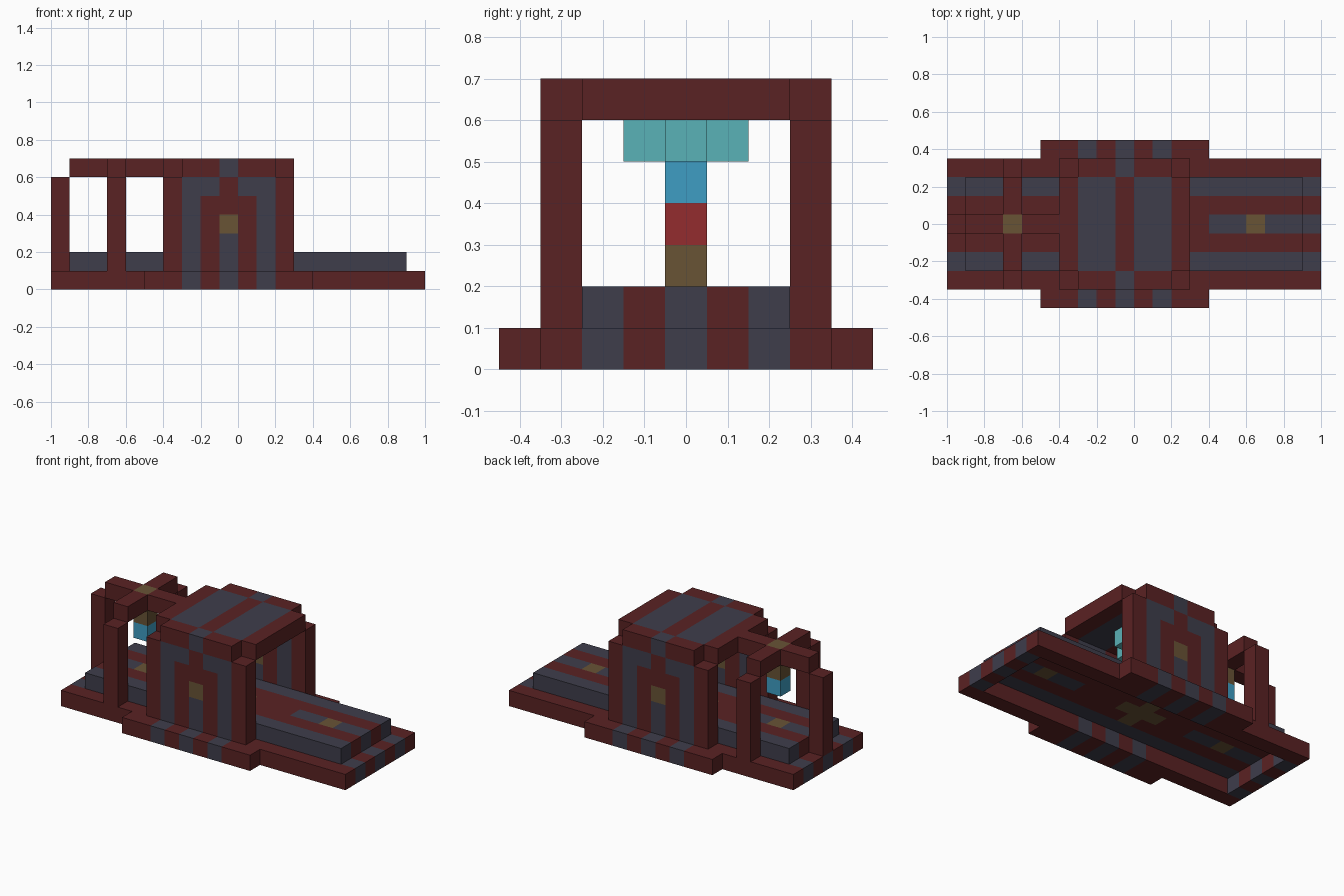
import bpy
import bmesh
from itertools import product
from mathutils import Vector

cube = bpy.data.objects.get("Cube")
if cube:
    bpy.data.objects.remove(cube, do_unlink=True)

UNIT = 0.1
MAROON, SLATE, BRONZE, RED, BLUE, TEAL = range(6)


def make_material(name, rgb):
    """Flat colour from display values, stored as linear."""
    colour = [((c / 255 + 0.055) / 1.055) ** 2.4 for c in rgb] + [1.0]
    mat = bpy.data.materials.new(name)
    mat.use_nodes = True
    mat.diffuse_color = colour
    mat.node_tree.nodes["Principled BSDF"].inputs["Base Color"].default_value = colour
    return mat


MATERIALS = [
    make_material("maroon brick", (90, 34, 35)),
    make_material("slate", (62, 61, 75)),
    make_material("bronze", (104, 83, 53)),
    make_material("bright red", (148, 44, 46)),
    make_material("blue glass", (62, 158, 196)),
    make_material("teal crystal", (90, 178, 183)),
]

STEPS = [Vector(s) for s in ((1, 0, 0), (-1, 0, 0), (0, 1, 0), (0, -1, 0), (0, 0, 1), (0, 0, -1))]


def box(xs, ys, zs):
    """Set of unit blocks; each pair is the first and last block index."""
    return set(product(*(range(a, b + 1) for a, b in (xs, ys, zs))))


def build(name, blocks, rule):
    """Skin a set of blocks, colour each by rule, merge flat faces."""
    bm = bmesh.new()
    verts = {}

    def vert(p):
        key = tuple(round(c * 2) for c in p)
        if key not in verts:
            verts[key] = bm.verts.new(p * UNIT)
        return verts[key]

    for block in sorted(blocks):
        # x blocks start on the grid line, y blocks are centred on it
        centre = Vector(block) + Vector((0.5, 0, 0.5))
        for n in STEPS:
            if tuple(int(c) for c in Vector(block) + n) in blocks:
                continue
            u = Vector((n.y, n.z, n.x)) / 2
            v = n.cross(u)
            mid = centre + n / 2
            corners = [mid + u + v, mid - u + v, mid - u - v, mid + u - v]
            face = bm.faces.new([vert(c) for c in corners])
            face.material_index = rule(*block)
    bmesh.ops.recalc_face_normals(bm, faces=bm.faces)
    bmesh.ops.dissolve_limit(bm, angle_limit=0.01, verts=bm.verts, edges=bm.edges,
                             delimit={'MATERIAL'})
    mesh = bpy.data.meshes.new(name)
    bm.to_mesh(mesh)
    bm.free()
    for mat in MATERIALS:
        mesh.materials.append(mat)
    obj = bpy.data.objects.new(name, mesh)
    bpy.context.collection.objects.link(obj)
    return obj


def wall_rule(i, j, k):
    """Arched pattern, mirrored about the middle of the hall."""
    a = abs(i + 1)
    if a == 0:
        return BRONZE if k == 3 else SLATE if k < 3 or k == 6 else MAROON
    if a == 1:
        return SLATE if k == 5 else MAROON
    return SLATE if a == 2 and k < 6 else MAROON


def floor_rule(i, j, k):
    """Long stripes with a bronze inlay at both ends and in the hall."""
    if abs(i + 1) + abs(j) <= 1:
        return BRONZE
    b = i if i >= 0 else -1 - i
    if abs(j) == 2:
        return SLATE
    if j == 0 and b >= 4:
        return BRONZE if b == 6 else SLATE
    return MAROON


def base_rule(i, j, k):
    return wall_rule(i, j, k) if abs(j) > 2 else floor_rule(i, j, k)


def roof_rule(i, j, k):
    if abs(j) == 3:
        return wall_rule(i, j, k)
    return SLATE if abs(i + 1) in (1, 2) else MAROON


def plain(colour):
    return lambda i, j, k: colour


# Base frame, open underneath, with the wider middle
base = box((-10, 9), (-3, 3), (0, 0)) - box((-9, 8), (-2, 2), (0, 0))
base |= box((-5, 3), (-4, -4), (0, 0)) | box((-5, 3), (4, 4), (0, 0))
build("base_frame", base, base_rule)

# Raised floor
build("floor_slab", box((-9, 8), (-2, 2), (1, 1)), floor_rule)

# Hall walls and stepped roof
for side, j in (("right", -3), ("left", 3)):
    wall_name = "front_wall" if j < 0 else "back_wall"
    build(wall_name, box((-4, 2), (j, j), (1, 5)), wall_rule)
build("roof", box((-3, 1), (-3, 3), (6, 6)) | box((-4, 2), (-2, 2), (6, 6)), roof_rule)

# Pedestal and crystal inside the hall
pedestal_colours = {2: BRONZE, 3: RED, 4: BLUE}
build("pedestal", box((-1, -1), (0, 0), (2, 4)), lambda i, j, k: pedestal_colours[k])
build("crystal_cross", box((-2, 0), (0, 0), (5, 5)) | box((-1, -1), (-1, 1), (5, 5)), plain(TEAL))

# Porch posts, crossed beams and hanging lantern
for name, i, j in (("front_post", -7, -3), ("back_post", -7, 3), ("end_post", -10, 0)):
    build(name, box((i, i), (j, j), (1, 5)), plain(MAROON))
build("porch_beams", box((-9, -5), (0, 0), (6, 6)) | box((-7, -7), (-2, 2), (6, 6)),
      lambda i, j, k: BRONZE if (i, j) == (-7, 0) else MAROON)
build("lantern", box((-7, -7), (0, 0), (4, 5)), lambda i, j, k: BRONZE if k == 5 else BLUE)
